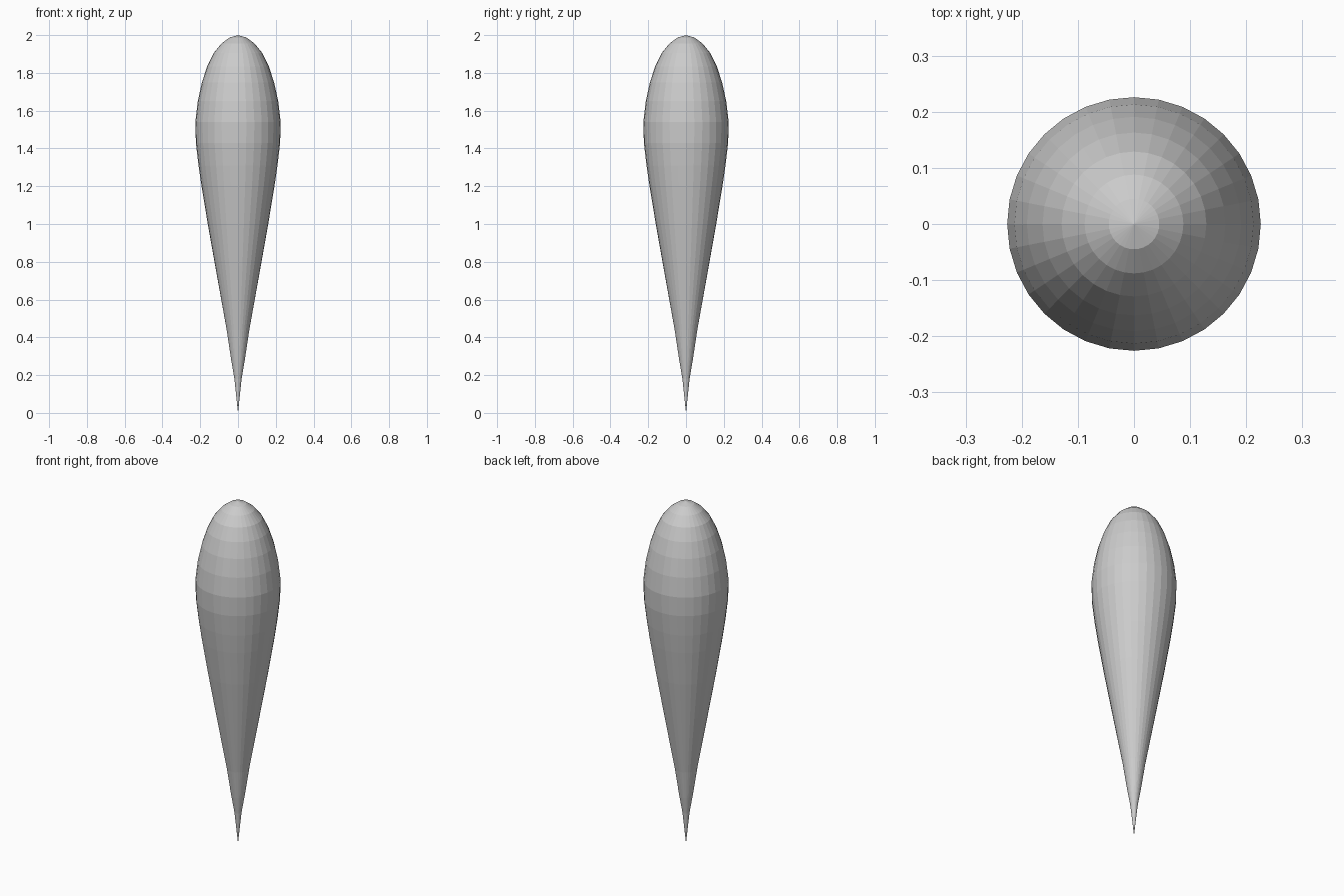
import bpy, bmesh
from math import cos, sin, tau

if "Cube" in bpy.data.objects:
    bpy.data.objects.remove(bpy.data.objects["Cube"])

SIDES = 32
# teardrop profile: (radius, height) of each ring between the two poles
PROFILE = [(0.019, 0.18), (0.036, 0.28), (0.060, 0.44), (0.121, 0.78),
           (0.160, 1.00), (0.193, 1.20), (0.209, 1.31), (0.223, 1.43),
           (0.226, 1.54), (0.213, 1.65), (0.191, 1.75), (0.163, 1.835),
           (0.129, 1.905), (0.088, 1.955), (0.045, 1.987)]


def lathe(name, profile, bottom, top):
    bm = bmesh.new()
    rings = [[bm.verts.new((r * cos(tau * i / SIDES), r * sin(tau * i / SIDES), z))
              for i in range(SIDES)] for r, z in profile]
    low, high = bm.verts.new((0, 0, bottom)), bm.verts.new((0, 0, top))
    for i in range(SIDES):
        j = (i + 1) % SIDES
        for a, b in zip(rings, rings[1:]):
            bm.faces.new((a[i], a[j], b[j], b[i]))
        bm.faces.new((low, rings[0][j], rings[0][i]))
        bm.faces.new((rings[-1][i], rings[-1][j], high))
    bmesh.ops.recalc_face_normals(bm, faces=bm.faces)
    mesh = bpy.data.meshes.new(name)
    bm.to_mesh(mesh)
    bm.free()
    obj = bpy.data.objects.new(name, mesh)
    bpy.context.collection.objects.link(obj)
    return obj


# single flat-shaded teardrop body
lathe("teardrop_body", PROFILE, 0.0, 2.0)
